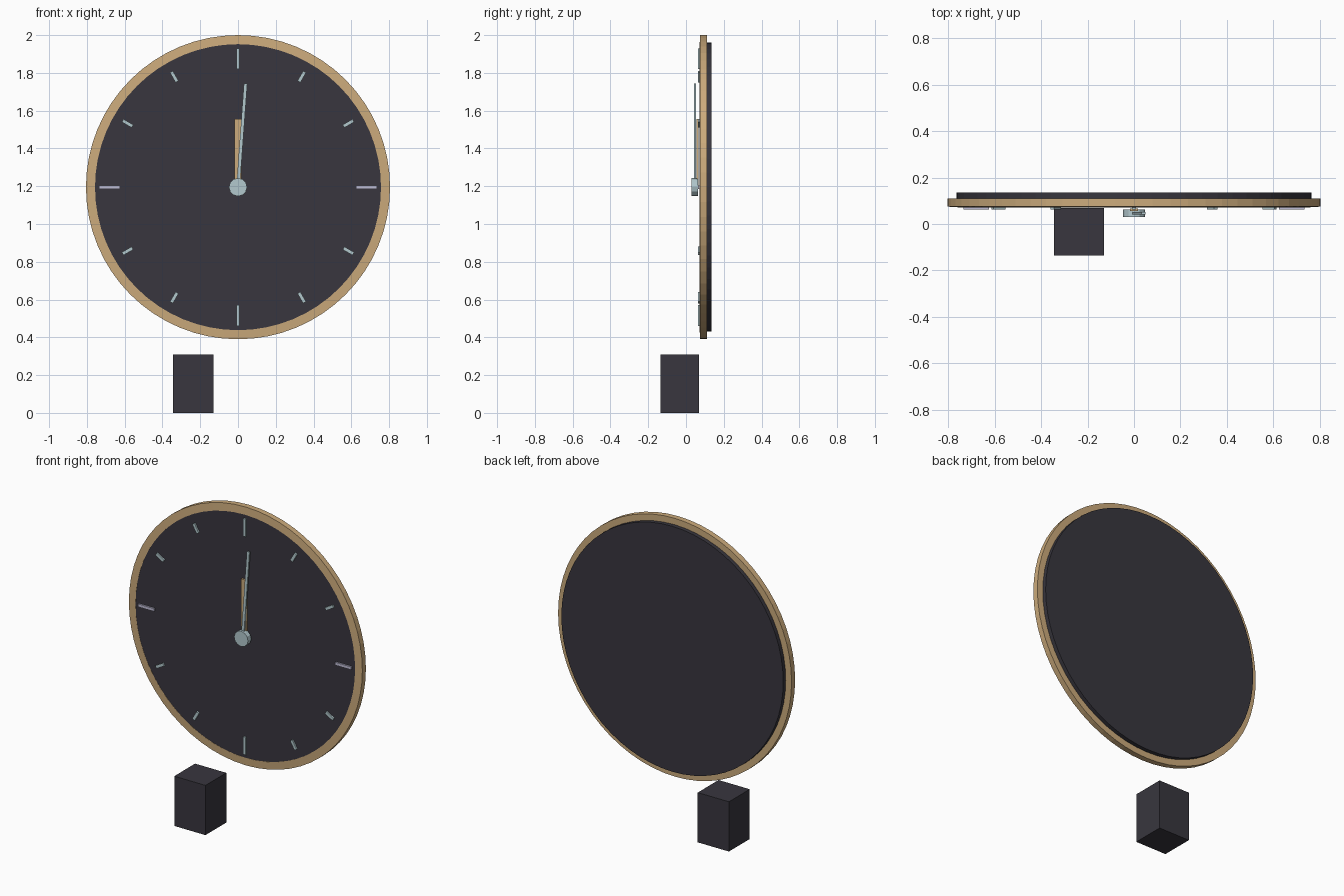
import bpy, bmesh, math
from mathutils import Matrix, Vector

if "Cube" in bpy.data.objects:
    bpy.data.objects.remove(bpy.data.objects["Cube"])

CENTRE = Vector((0, 0, 1.195))


def material(name, rgb):
    m = bpy.data.materials.new(name)
    lin = [(c / 255 / 12.92 if c < 11 else ((c / 255 + 0.055) / 1.055) ** 2.4) for c in rgb]
    m.diffuse_color = (*lin, 1)
    m.use_nodes = True
    m.node_tree.nodes["Principled BSDF"].inputs["Base Color"].default_value = m.diffuse_color
    return m


CHARCOAL = material("charcoal", (56, 54, 62))
WOOD = material("light_wood", (204, 171, 124))
SILVER = material("pale_silver", (178, 200, 205))
LILAC = material("lilac_silver", (190, 188, 212))


def finish(name, bm, mat):
    bmesh.ops.recalc_face_normals(bm, faces=bm.faces)
    me = bpy.data.meshes.new(name)
    bm.to_mesh(me)
    bm.free()
    me.materials.append(mat)
    ob = bpy.data.objects.new(name, me)
    bpy.context.collection.objects.link(ob)
    return ob


def box(name, lo, hi, mat, clock_angle=None):
    """Box between two corners; with an angle it is turned clockwise about the clock centre."""
    bm = bmesh.new()
    bmesh.ops.create_cube(bm, size=1)
    lo, hi = Vector(lo), Vector(hi)
    bmesh.ops.scale(bm, vec=hi - lo, verts=bm.verts)
    bmesh.ops.translate(bm, vec=(lo + hi) / 2, verts=bm.verts)
    if clock_angle is not None:
        turn = Matrix.Translation(CENTRE) @ Matrix.Rotation(math.radians(clock_angle), 4, 'Y')
        bmesh.ops.transform(bm, matrix=turn, verts=bm.verts)
    return finish(name, bm, mat)


def disc(name, radius, y0, y1, sides, mat):
    """Closed cylinder along y at the clock centre."""
    bm = bmesh.new()
    bmesh.ops.create_cone(bm, cap_ends=True, segments=sides, radius1=radius,
                          radius2=radius, depth=y1 - y0)
    place = (Matrix.Translation(CENTRE + Vector((0, (y0 + y1) / 2, 0)))
             @ Matrix.Rotation(math.pi / 2, 4, 'X'))
    bmesh.ops.transform(bm, matrix=place, verts=bm.verts)
    return finish(name, bm, mat)


def ring(name, profile, sides, mat):
    """Sweep a closed (radius, y) profile around the clock centre."""
    bm = bmesh.new()
    loops = []
    for i in range(sides):
        a = 2 * math.pi * i / sides
        loops.append([bm.verts.new(CENTRE + Vector((r * math.sin(a), y, r * math.cos(a))))
                      for r, y in profile])
    n = len(profile)
    for i in range(sides):
        a, b = loops[i], loops[(i + 1) % sides]
        for j in range(n):
            k = (j + 1) % n
            bm.faces.new((a[j], a[k], b[k], b[j]))
    return finish(name, bm, mat)


# Dial and surrounding wooden rim
disc("dial", 0.765, 0.073, 0.135, 64, CHARCOAL)
ring("rim", [(0.757, 0.072), (0.805, 0.075), (0.805, 0.11), (0.757, 0.11)], 64, WOOD)

# Hour markers: long at the quarters, short between
for h in range(12):
    quarter = h % 3 == 0
    r0, r1 = (0.625, 0.735) if quarter else (0.645, 0.705)
    w = 0.009
    box(f"hour_marker_{h}", (-w, 0.063, r0), (w, 0.076, r1),
        LILAC if h in (3, 9) else SILVER, h * 30)

# Hands and centre hub
box("hour_hand", (-0.018, 0.055, 0), (0.018, 0.067, 0.36), WOOD, 0)
box("minute_hand", (-0.009, 0.042, 0), (0.009, 0.052, 0.55), SILVER, 4.2)
disc("hub", 0.048, 0.03, 0.063, 12, SILVER)

# Separate block below the clock
box("block", (-0.345, -0.135, 0), (-0.13, 0.07, 0.31), CHARCOAL)
